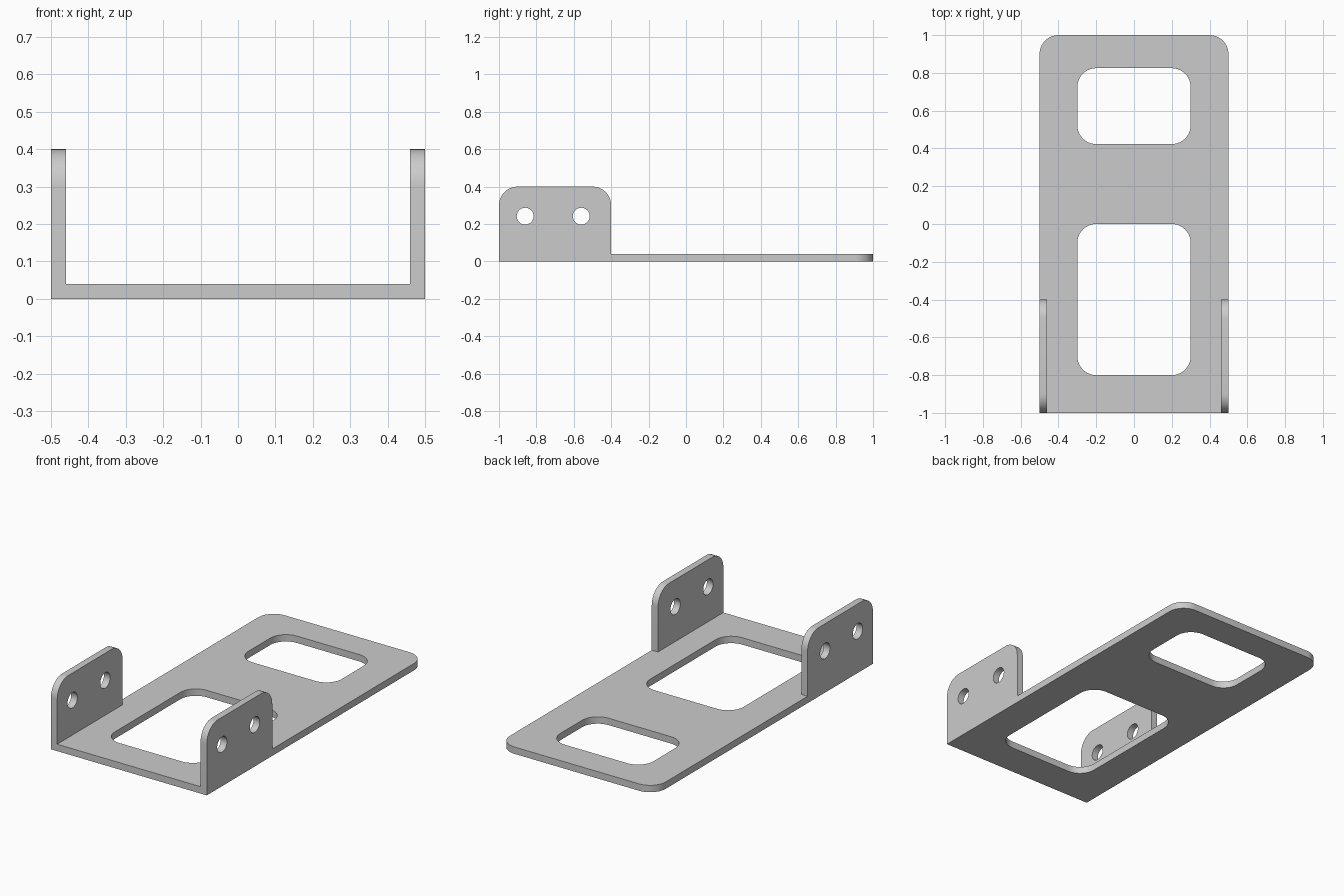
import bpy
import bmesh
from math import pi, cos, sin, radians
from mathutils import Matrix, Vector

cube = bpy.data.objects.get("Cube")
if cube:
    bpy.data.objects.remove(cube, do_unlink=True)

THICK = 0.04
RADIUS = 0.1

steel = bpy.data.materials.new("plain grey metal")
steel.use_nodes = True
GREY = (0.6, 0.6, 0.6, 1)
steel.diffuse_color = GREY
steel.node_tree.nodes["Principled BSDF"].inputs["Base Color"].default_value = GREY


def arc(cx, cy, r, start, sweep, steps):
    return [(cx + r * cos(start + sweep * i / steps),
             cy + r * sin(start + sweep * i / steps)) for i in range(steps + 1)]


def rounded_rect(x0, x1, y0, y1, radii):
    """Outline with one radius per corner: top right, top left, bottom left, bottom right."""
    corners = ((x1, y1, -1, -1), (x0, y1, 1, -1), (x0, y0, 1, 1), (x1, y0, -1, 1))
    pts = []
    for i, ((x, y, sx, sy), r) in enumerate(zip(corners, radii)):
        if r:
            pts += arc(x + sx * r, y + sy * r, r, i * pi / 2, pi / 2, 10)
        else:
            pts.append((x, y))
    return pts


def circle(cx, cy, r):
    return arc(cx, cy, r, 0, 2 * pi, 32)[:-1]


def sheet(name, loops, matrix):
    """Flat sheet from an outline and its holes, given the metal thickness."""
    bm = bmesh.new()
    for loop in loops:
        verts = [bm.verts.new((x, y, 0)) for x, y in loop]
        for a, b in zip(verts, verts[1:] + verts[:1]):
            bm.edges.new((a, b))
    bmesh.ops.triangle_fill(bm, edges=bm.edges[:], use_beauty=True, normal=(0, 0, 1))
    grown = bmesh.ops.extrude_face_region(bm, geom=bm.faces[:], use_keep_orig=True)
    top = [g for g in grown["geom"] if isinstance(g, bmesh.types.BMVert)]
    bmesh.ops.translate(bm, verts=top, vec=Vector((0, 0, THICK)))
    bm.transform(matrix)
    bmesh.ops.recalc_face_normals(bm, faces=bm.faces[:])
    mesh = bpy.data.meshes.new(name)
    bm.to_mesh(mesh)
    bm.free()
    mesh.materials.append(steel)
    obj = bpy.data.objects.new(name, mesh)
    bpy.context.collection.objects.link(obj)
    return obj


# Base plate with two rounded windows
all_round = [RADIUS] * 4
top_round = [RADIUS, RADIUS, 0, 0]
parts = [sheet("base_plate", [
    rounded_rect(-0.5, 0.5, -1, 1, top_round),
    rounded_rect(-0.3, 0.3, -0.8, 0, all_round),
    rounded_rect(-0.3, 0.3, 0.423, 0.825, all_round),
], Matrix())]

# Upright side flanges with two bolt holes each
flange = [rounded_rect(-1, -0.4, THICK, 0.4, top_round),
          circle(-0.86, 0.242, 0.045), circle(-0.56, 0.242, 0.045)]
upright = Matrix(((0, 0, 1, 0), (1, 0, 0, 0), (0, 1, 0, 0), (0, 0, 0, 1)))
for name, x in (("left_flange", 0.5 - THICK), ("right_flange", -0.5)):
    parts.append(sheet(name, flange, Matrix.Translation((x, 0, 0)) @ upright))

# Smooth the rounded edges, keep the rest crisp
bpy.ops.object.select_all(action='DESELECT')
for obj in parts:
    obj.select_set(True)
bpy.context.view_layer.objects.active = parts[0]
bpy.ops.object.shade_smooth_by_angle(angle=radians(30))
